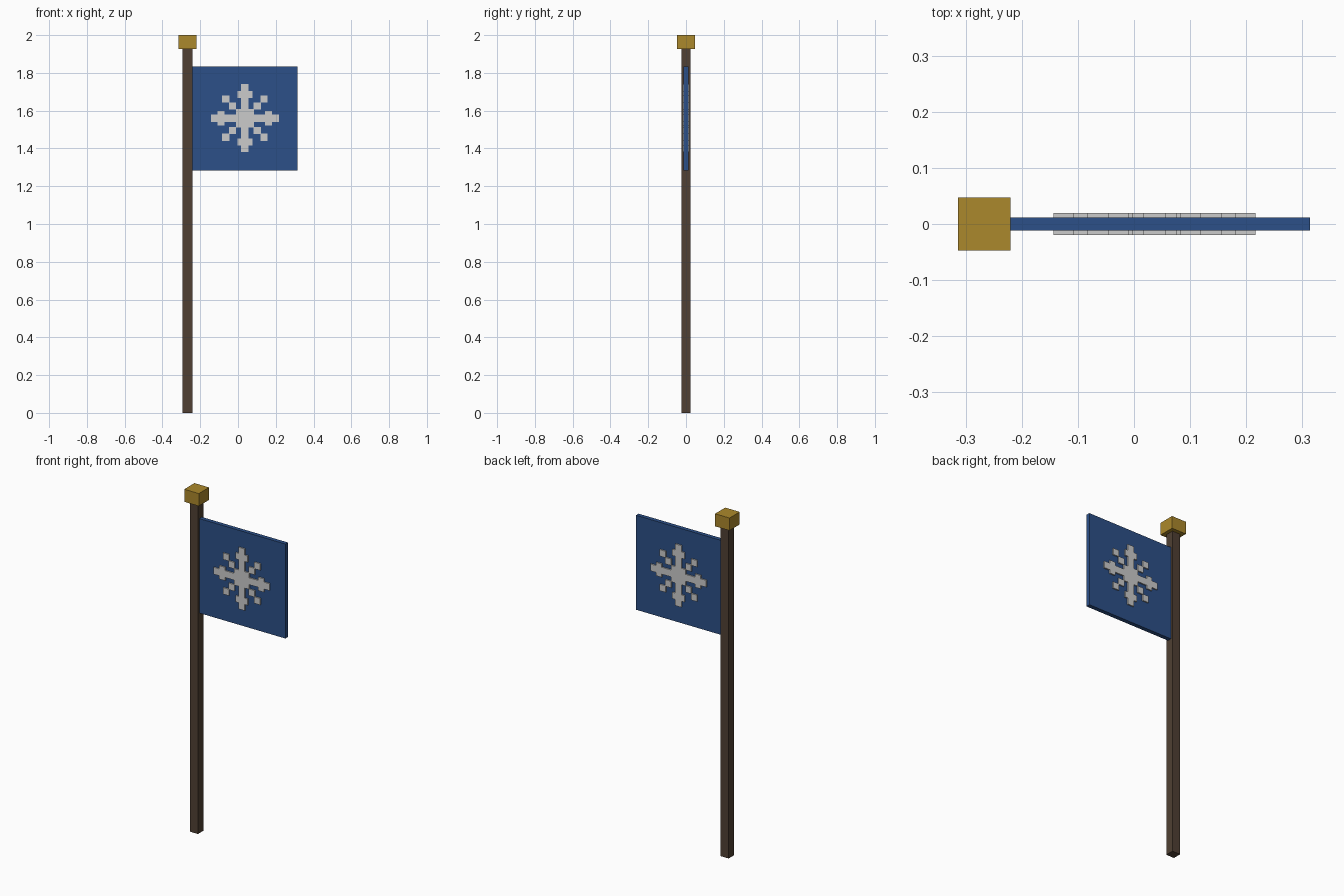
import bpy, bmesh
from mathutils import Matrix

if "Cube" in bpy.data.objects:
    bpy.data.objects.remove(bpy.data.objects["Cube"])


def material(name, rgb):
    m = bpy.data.materials.new(name)
    m.diffuse_color = (*rgb, 1)
    m.use_nodes = True
    m.node_tree.nodes["Principled BSDF"].inputs["Base Color"].default_value = m.diffuse_color
    return m


def finish(name, bm, mat):
    bmesh.ops.recalc_face_normals(bm, faces=bm.faces)
    me = bpy.data.meshes.new(name)
    bm.to_mesh(me)
    bm.free()
    ob = bpy.data.objects.new(name, me)
    bpy.context.collection.objects.link(ob)
    if mat:
        me.materials.append(mat)
    return ob


def add_box(bm, lo, hi):
    size = [b - a for a, b in zip(lo, hi)]
    mid = [(a + b) / 2 for a, b in zip(lo, hi)]
    bmesh.ops.create_cube(bm, size=1, matrix=Matrix.Translation(mid) @ Matrix.Diagonal((*size, 1)))


def box(name, lo, hi, mat):
    bm = bmesh.new()
    add_box(bm, lo, hi)
    return finish(name, bm, mat)


wood = material("dark_wood", (0.080, 0.051, 0.033))
gold = material("gold", (0.407, 0.246, 0.025))
blue = material("blue_cloth", (0.025, 0.080, 0.246))

# Pole, square cap and cloth
box("pole", (-0.293, -0.025, 0), (-0.241, 0.025, 1.927), wood)
box("pole_cap", (-0.314, -0.047, 1.927), (-0.220, 0.047, 2.0), gold)
box("flag_cloth", (-0.241, -0.012, 1.284), (0.314, 0.012, 1.835), blue)

# Snowflake: one stepped arm outline turned four times, plus diagonal squares
CX, CZ = 0.0365, 1.56
ARM = [(0.048, -0.048), (0.048, -0.02), (0.107, -0.02), (0.107, -0.039), (0.144, -0.039),
       (0.144, -0.02), (0.18, -0.02), (0.18, 0.02), (0.144, 0.02), (0.144, 0.039),
       (0.107, 0.039), (0.107, 0.02), (0.048, 0.02)]


def snowflake(name, y0, y1):
    bm = bmesh.new()
    outline = []
    for c, s in ((1, 0), (0, 1), (-1, 0), (0, -1)):
        outline += [(c * u - s * v, s * u + c * v) for u, v in ARM]
    face = bm.faces.new([bm.verts.new((CX + u, y0, CZ + v)) for u, v in outline])
    ext = bmesh.ops.extrude_face_region(bm, geom=[face])["geom"]
    verts = [g for g in ext if isinstance(g, bmesh.types.BMVert)]
    bmesh.ops.translate(bm, verts=verts, vec=(0, y1 - y0, 0))
    for sx in (-1, 1):
        for sz in (-1, 1):
            for d in (0.065, 0.101):
                x, z, h = CX + sx * d, CZ + sz * d, 0.019
                add_box(bm, (x - h, y0, z - h), (x + h, y1, z + h))
    return finish(name, bm, None)


snowflake("snowflake_front", -0.0195, -0.012)
snowflake("snowflake_back", 0.012, 0.0195)
